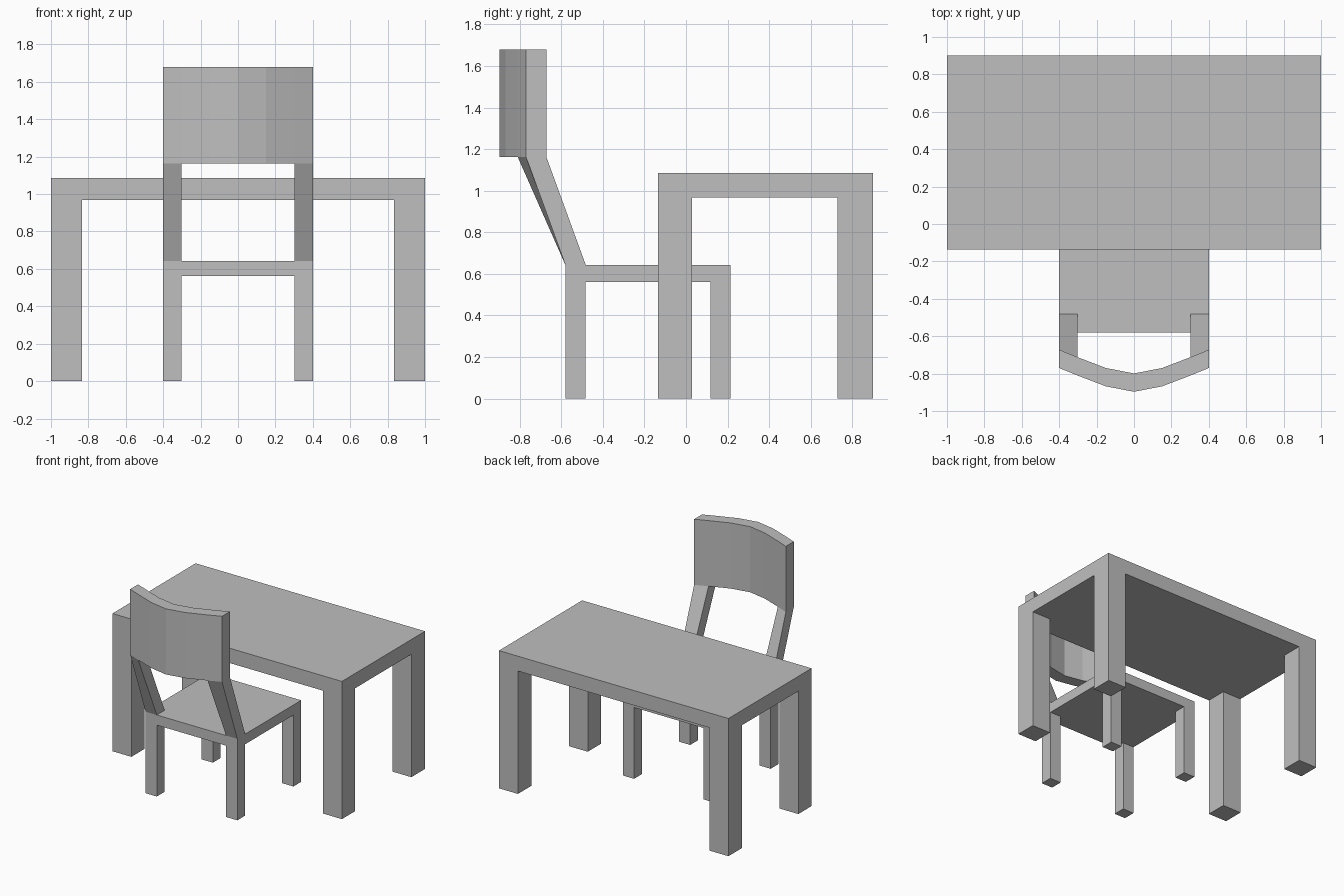
import bpy

if "Cube" in bpy.data.objects:
    bpy.data.objects.remove(bpy.data.objects["Cube"], do_unlink=True)

grey = bpy.data.materials.new("plain_grey")
grey.use_nodes = True
colour = (0.52, 0.52, 0.52, 1)
grey.diffuse_color = colour
grey.node_tree.nodes["Principled BSDF"].inputs["Base Color"].default_value = colour


def loft(name, rings):
    """Join four-cornered rings into a capped solid."""
    verts = [v for ring in rings for v in ring]
    faces = [(3, 2, 1, 0), tuple(range(len(verts) - 4, len(verts)))]
    for r in range(len(rings) - 1):
        a = r * 4
        for i in range(4):
            j = (i + 1) % 4
            faces.append((a + i, a + j, a + 4 + j, a + 4 + i))
    mesh = bpy.data.meshes.new(name)
    mesh.from_pydata(verts, [], faces)
    mesh.materials.append(grey)
    obj = bpy.data.objects.new(name, mesh)
    bpy.context.collection.objects.link(obj)
    return obj


def box(name, x, y, z):
    return loft(name, [[(x[0], y[0], h), (x[1], y[0], h),
                        (x[1], y[1], h), (x[0], y[1], h)] for h in z])


def span(side, inner, outer):
    return sorted((side * inner, side * outer))


SEAT_BOTTOM, SEAT_TOP = 0.562, 0.642
BACK_BOTTOM, BACK_TOP = 1.163, 1.68
THICK = 0.098
TABLE_BOTTOM, TABLE_TOP = 0.968, 1.085

# Table top and chair seat
box("table_top", (-1, 1), (-0.135, 0.9), (TABLE_BOTTOM, TABLE_TOP))
box("seat", (-0.4, 0.4), (-0.58, 0.215), (SEAT_BOTTOM, SEAT_TOP))

# Legs and back posts
for label, side in (("left", 1), ("right", -1)):
    for end, ty, cy in (("front", (-0.135, 0.03), (-0.58, -0.483)),
                        ("back", (0.73, 0.9), (0.118, 0.215))):
        box(f"table_{end}_leg_{label}", span(side, 0.835, 1), ty, (0, TABLE_BOTTOM))
        box(f"chair_{end}_leg_{label}", span(side, 0.302, 0.4), cy, (0, SEAT_BOTTOM))

    # Leaning post whose top follows the curve of the backrest
    x0, x1 = span(side, 0.302, 0.4)
    rear = {0.302: -0.81, 0.4: -0.77}
    y0, y1 = rear[abs(x0)], rear[abs(x1)]
    loft(f"back_post_{label}", [
        [(x0, -0.58, SEAT_TOP), (x1, -0.58, SEAT_TOP),
         (x1, -0.482, SEAT_TOP), (x0, -0.482, SEAT_TOP)],
        [(x0, y0, BACK_BOTTOM), (x1, y1, BACK_BOTTOM),
         (x1, y1 + THICK, BACK_BOTTOM), (x0, y0 + THICK, BACK_BOTTOM)]])

# Curved backrest swept across a faceted arc
half = [(0.4, -0.77), (0.302, -0.81), (0.15, -0.868)]
arc = [(-x, y) for x, y in half] + [(0, -0.897)] + half[::-1]
loft("backrest", [[(x, y, BACK_BOTTOM), (x, y + THICK, BACK_BOTTOM),
                   (x, y + THICK, BACK_TOP), (x, y, BACK_TOP)] for x, y in arc])
